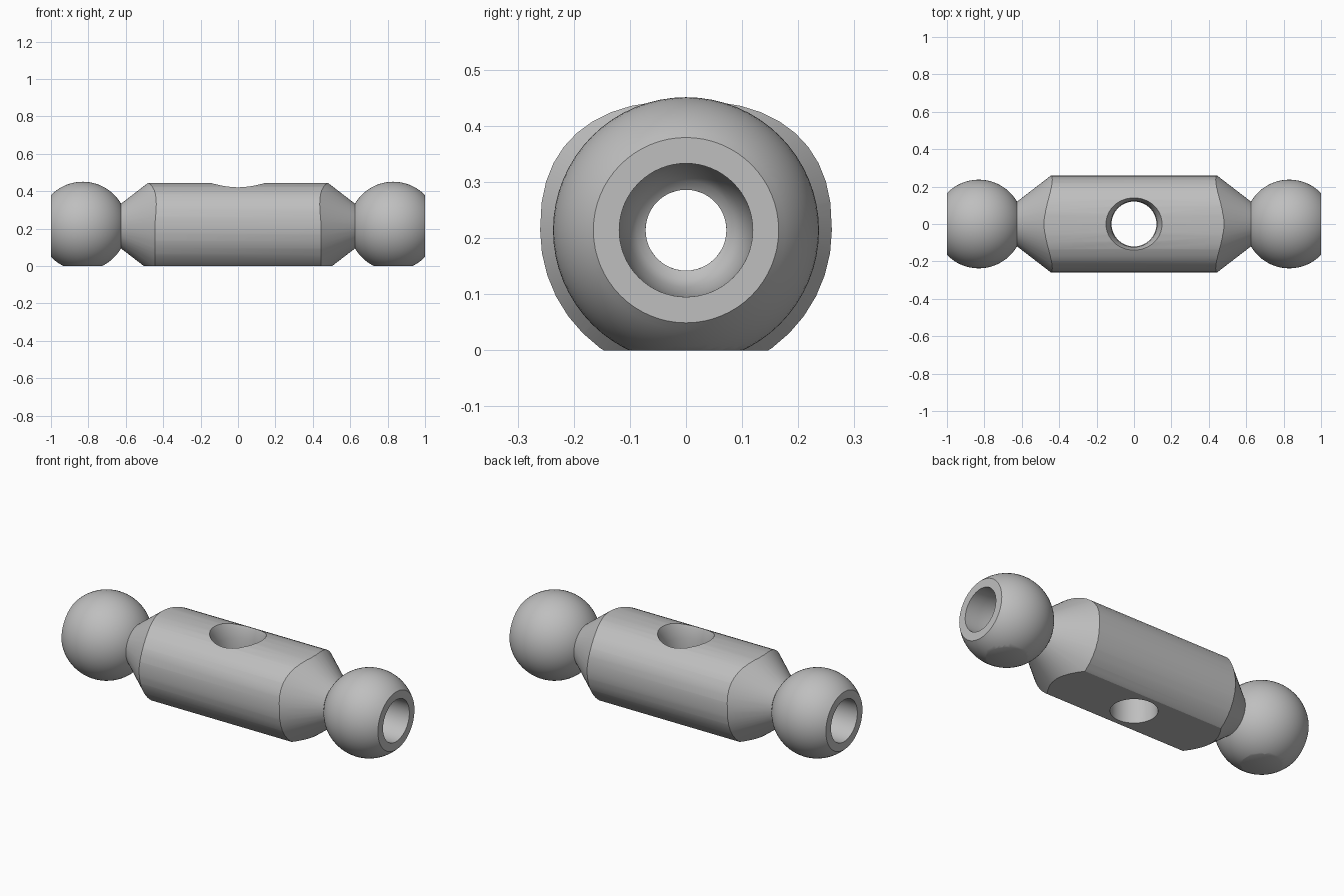
import bpy, bmesh, math
from mathutils import Matrix, Vector

if "Cube" in bpy.data.objects:
    bpy.data.objects.remove(bpy.data.objects["Cube"], do_unlink=True)

AXIS = 0.214          # height of the long axis
BALL_X, BALL_R = 0.83, 0.237
BORE_R = 0.072

grey = bpy.data.materials.new("light grey")
grey.use_nodes = True
colour = (0.52, 0.52, 0.52, 1)
grey.diffuse_color = colour
grey.node_tree.nodes["Principled BSDF"].inputs["Base Color"].default_value = colour


def make_object(name, bm):
    bmesh.ops.recalc_face_normals(bm, faces=bm.faces)
    mesh = bpy.data.meshes.new(name)
    bm.to_mesh(mesh)
    bm.free()
    mesh.materials.append(grey)
    obj = bpy.data.objects.new(name, mesh)
    bpy.context.collection.objects.link(obj)
    return obj


def lathe(profile, segments, ring=False):
    """Turn (x, radius) points about x; a ring profile joins its own ends."""
    bm = bmesh.new()
    loops = []
    for x, r in profile:
        angles = [math.tau * i / segments for i in range(segments)]
        loops.append([bm.verts.new((x, r * math.cos(a), r * math.sin(a))) for a in angles])
    pairs = list(zip(loops, loops[1:]))
    if ring:
        pairs.append((loops[-1], loops[0]))
    else:
        bm.faces.new(loops[0])
        bm.faces.new(loops[-1])
    for a, b in pairs:
        for i in range(segments):
            j = (i + 1) % segments
            bm.faces.new((a[i], a[j], b[j], b[i]))
    return bm


def boolean(obj, cutter, operation):
    mod = obj.modifiers.new(operation.lower(), 'BOOLEAN')
    mod.operation, mod.solver, mod.object = operation, 'EXACT', cutter
    bpy.context.view_layer.objects.active = obj
    bpy.ops.object.modifier_apply(modifier=mod.name)
    bpy.data.objects.remove(cutter, do_unlink=True)


def smooth(obj):
    bpy.ops.object.select_all(action='DESELECT')
    obj.select_set(True)
    bpy.context.view_layer.objects.active = obj
    bpy.ops.object.shade_smooth_by_angle(angle=math.radians(30))


def flatten_base(bm):
    geom = bm.verts[:] + bm.edges[:] + bm.faces[:]
    cut = bmesh.ops.bisect_plane(bm, geom=geom, plane_co=(0, 0, 0),
                                 plane_no=(0, 0, -1), clear_outer=True)
    edges = [e for e in cut["geom_cut"] if isinstance(e, bmesh.types.BMEdge)]
    bmesh.ops.holes_fill(bm, edges=edges, sides=0)


# Barrel section: round below the axis, slightly squashed above it, flat base
bm = bmesh.new()
section = []
for i in range(40):
    a = math.tau * i / 40
    c, s = math.cos(a), math.sin(a)
    height, power = (0.231, 2 / 2.4) if s > 0 else (0.26, 1)
    y = 0.26 * math.copysign(abs(c) ** power, c)
    z = AXIS + height * math.copysign(abs(s) ** power, s)
    section.append(bm.verts.new((-0.7, y, z)))
face = bm.faces.new(section)
grown = bmesh.ops.extrude_face_region(bm, geom=[face])["geom"]
bmesh.ops.translate(bm, vec=(1.4, 0, 0),
                    verts=[v for v in grown if isinstance(v, bmesh.types.BMVert)])
flatten_base(bm)
body = make_object("barrel_body", bm)

# Conical shoulders tapering to the necks
bm = lathe([(-0.625, 0.12), (-0.435, 0.266), (0.435, 0.266), (0.625, 0.12)], 64)
bm.transform(Matrix.Translation((0, 0, AXIS)))
boolean(body, make_object("shoulder_cutter", bm), 'INTERSECT')

# Bore along the barrel
bm = lathe([(-0.8, BORE_R), (0.8, BORE_R)], 48)
bm.transform(Matrix.Translation((0, 0, AXIS)))
boolean(body, make_object("bore_cutter", bm), 'DIFFERENCE')

# Upright hole, flared at the top
bm = lathe([(-0.1, 0.12), (0.3, 0.12), (0.36, 0.124), (0.41, 0.135),
            (0.445, 0.15), (0.5, 0.17)], 48)
bm.transform(Matrix.Rotation(-math.pi / 2, 4, 'Y'))
boolean(body, make_object("cross_hole_cutter", bm), 'DIFFERENCE')
smooth(body)

# Ball ends with a cut face, rounded socket and bore
start = math.acos(0.17 / BALL_R)
end = math.pi - math.asin(BORE_R / BALL_R)
ball_profile = []
for i in range(29):
    a = start + (end - start) * i / 28
    ball_profile.append((BALL_X + BALL_R * math.cos(a), BALL_R * math.sin(a)))
ball_profile += [(0.78, BORE_R), (0.79, 0.088), (0.815, 0.102),
                 (0.86, 0.113), (0.92, 0.118), (1.0, 0.119)]
for side, name in ((1, "left_ball"), (-1, "right_ball")):
    bm = lathe([(side * x, r) for x, r in ball_profile], 64, ring=True)
    bm.transform(Matrix.Translation((0, 0, AXIS)))
    flatten_base(bm)
    smooth(make_object(name, bm))
